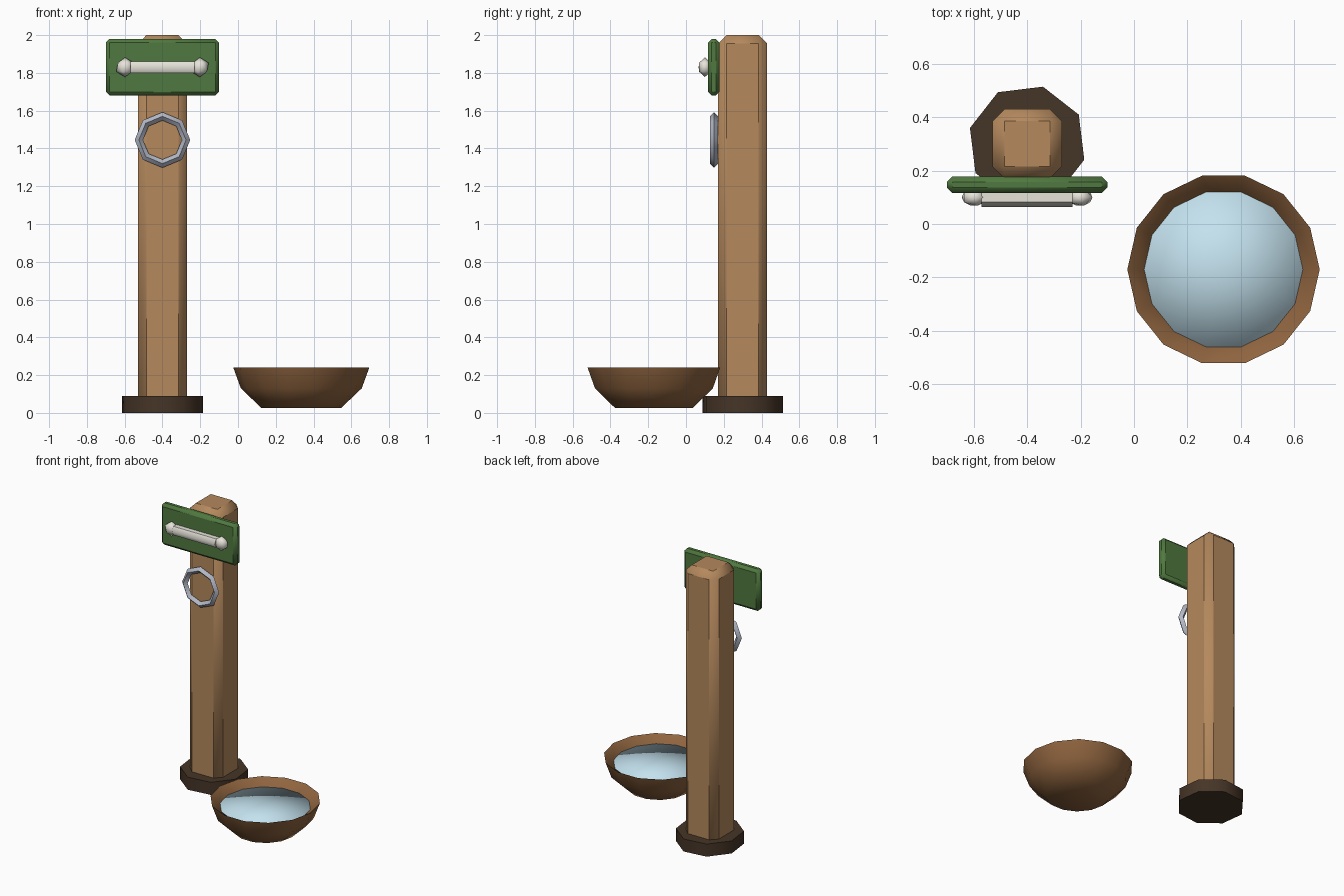
import bpy, bmesh, math

if "Cube" in bpy.data.objects:
    bpy.data.objects.remove(bpy.data.objects["Cube"])


def material(name, rgb):
    m = bpy.data.materials.new(name)
    m.diffuse_color = (*rgb, 1)
    m.use_nodes = True
    m.node_tree.nodes["Principled BSDF"].inputs["Base Color"].default_value = m.diffuse_color
    return m


WOOD = material("light_wood", (0.46, 0.25, 0.11))
DARK = material("dark_wood", (0.06, 0.035, 0.02))
BROWN = material("bowl_brown", (0.28, 0.13, 0.05))
GREEN = material("green_paint", (0.08, 0.19, 0.05))
CREAM = material("cream", (0.80, 0.77, 0.70))
METAL = material("metal", (0.45, 0.48, 0.56))
WATER = material("water_blue", (0.55, 0.76, 0.86))


def finish(name, mat, angle=60):
    ob = bpy.context.object
    ob.name = name
    ob.data.materials.append(mat)
    bpy.ops.object.transform_apply(location=False, rotation=True, scale=True)
    bpy.ops.object.shade_smooth_by_angle(angle=math.radians(angle))
    return ob


def box(name, loc, size, bevel, mat):
    bpy.ops.mesh.primitive_cube_add(size=1, location=loc)
    bpy.context.object.scale = size
    ob = finish(name, mat)
    b = ob.modifiers.new("bevel", 'BEVEL')
    b.width = bevel
    b.segments = 1
    return ob


def lathe(name, loc, profile, sides, mat, angle=60):
    # Rings of (radius, z); radius 0 makes a single pole vertex
    bm = bmesh.new()
    rings = []
    for r, z in profile:
        n = sides if r else 1
        rings.append([bm.verts.new((r * math.cos(math.tau * i / n),
                                    r * math.sin(math.tau * i / n), z)) for i in range(n)])
    for a, b in zip(rings, rings[1:]):
        for i in range(sides):
            j = (i + 1) % sides
            quad = [a[i % len(a)], a[j % len(a)], b[j % len(b)], b[i % len(b)]]
            bm.faces.new(list(dict.fromkeys(quad)))
    bmesh.ops.recalc_face_normals(bm, faces=bm.faces)
    me = bpy.data.meshes.new(name)
    bm.to_mesh(me)
    bm.free()
    ob = bpy.data.objects.new(name, me)
    bpy.context.collection.objects.link(ob)
    bpy.ops.object.select_all(action='DESELECT')
    ob.select_set(True)
    bpy.context.view_layer.objects.active = ob
    ob.location = loc
    return finish(name, mat, angle)


# Post with chamfered edges and its octagonal foot
box("post", (-0.4, 0.3, 1.005), (0.26, 0.26, 1.99), 0.045, WOOD)
bpy.ops.mesh.primitive_cylinder_add(vertices=8, radius=0.222, depth=0.09,
                                    location=(-0.4, 0.3, 0.045),
                                    rotation=(0, 0, math.radians(29.5 - 45)))
bpy.context.object.rotation_euler.z += math.radians(90)
finish("post_foot", DARK, 50)

# Sign board
box("sign_board", (-0.4, 0.147, 1.83), (0.6, 0.062, 0.3), 0.02, GREEN)

# Bone ornament: shaft and two knobs
bpy.ops.mesh.primitive_cylinder_add(vertices=6, radius=0.036, depth=0.34,
                                    location=(-0.4, 0.1, 1.83),
                                    rotation=(0, math.pi / 2, 0))
finish("bone_shaft", CREAM)
for side, label in ((-1, "left"), (1, "right")):
    bpy.ops.mesh.primitive_ico_sphere_add(subdivisions=1, radius=0.052,
                                          location=(-0.4 + side * 0.198, 0.1, 1.83))
    bpy.context.object.scale = (1, 0.7, 1)
    finish("bone_knob_" + label, CREAM)

# Tether ring
bpy.ops.mesh.primitive_torus_add(major_segments=8, minor_segments=4,
                                 major_radius=0.125, minor_radius=0.022,
                                 location=(-0.4, 0.148, 1.445),
                                 rotation=(math.pi / 2, 0, 0))
finish("tether_ring", METAL, 40)

# Bowl and the water in it
lathe("bowl", (0.335, -0.17, 0),
      [(0, 0.025), (0.21, 0.025), (0.32, 0.13), (0.36, 0.24), (0.295, 0.19), (0.28, 0.15)],
      14, BROWN)
lathe("water", (0.335, -0.17, 0),
      [(0, 0.17), (0.297, 0.17), (0.297, 0.193), (0, 0.2)], 14, WATER, 120)

# Bring the foot down onto z = 0 and the post top to z = 2
bpy.context.view_layer.update()
bpy.ops.object.select_all(action='DESELECT')
